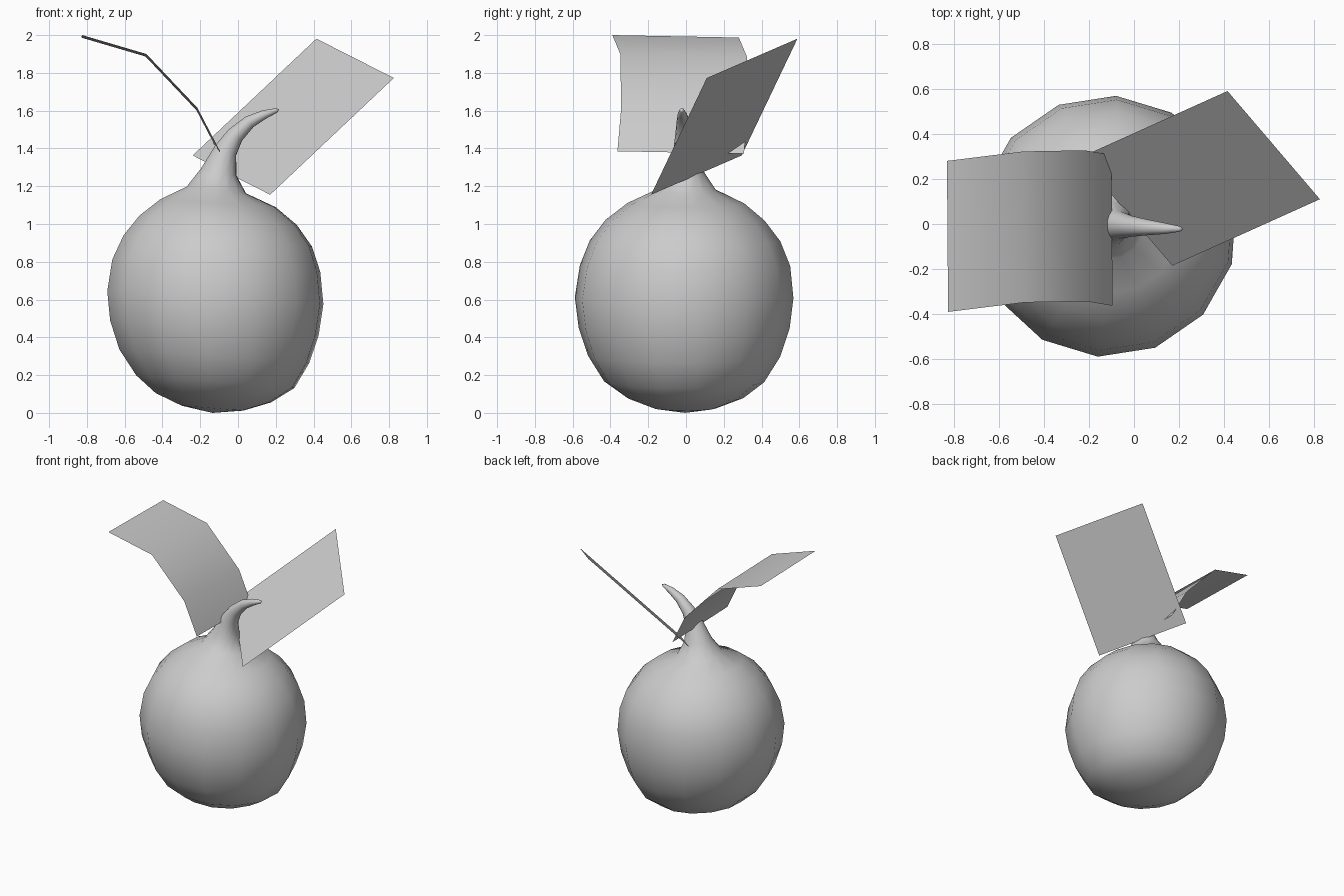
import bpy, bmesh
from math import cos, sin, tau, radians
from mathutils import Vector

if "Cube" in bpy.data.objects:
    bpy.data.objects.remove(bpy.data.objects["Cube"])


def finish(name, bm):
    mesh = bpy.data.meshes.new(name)
    bm.to_mesh(mesh)
    bm.free()
    for p in mesh.polygons:
        p.use_smooth = True
    obj = bpy.data.objects.new(name, mesh)
    bpy.context.collection.objects.link(obj)
    return obj


# Fruit and stem: one lofted skin, rings of (x, y, z, radius, lean of ring normal toward +x)
rings = [
    (-0.135, -0.005, 0.025, 0.165, 0.08), (-0.13, -0.005, 0.08, 0.31, 0.08),
    (-0.12, -0.01, 0.165, 0.425, 0.08), (-0.125, -0.01, 0.30, 0.51, 0.07),
    (-0.125, -0.01, 0.45, 0.56, 0.07), (-0.12, -0.01, 0.61, 0.58, 0.06),
    (-0.115, -0.005, 0.78, 0.558, 0.06), (-0.107, -0.005, 0.91, 0.506, 0.06),
    (-0.105, -0.005, 1.02, 0.422, 0.06), (-0.105, 0, 1.11, 0.31, 0.07),
    (-0.115, 0, 1.18, 0.16, 0.11), (-0.102, 0, 1.275, 0.097, 0.2),
    (-0.065, -0.005, 1.39, 0.062, 0.45), (-0.015, -0.01, 1.47, 0.047, 0.68),
    (0.06, -0.015, 1.54, 0.035, 0.95), (0.14, -0.02, 1.58, 0.024, 1.15),
    (0.205, -0.022, 1.602, 0.012, 1.25),
]
SIDES = 14
bm = bmesh.new()
loops = []
for x, y, z, r, lean in rings:
    loop = []
    for i in range(SIDES):
        a = radians(-94) + tau * i / SIDES
        loop.append(bm.verts.new((x + r * cos(a) * cos(lean), y + r * sin(a),
                                  z - r * cos(a) * sin(lean))))
    loops.append(loop)
for lo, hi in zip(loops, loops[1:]):
    for i in range(SIDES):
        j = (i + 1) % SIDES
        bm.faces.new((lo[i], lo[j], hi[j], hi[i]))
bottom = bm.verts.new((-0.135, -0.005, 0.0))
tip = bm.verts.new((0.218, -0.022, 1.606))
for i in range(SIDES):
    j = (i + 1) % SIDES
    bm.faces.new((bottom, loops[0][j], loops[0][i]))
    bm.faces.new((tip, loops[-1][i], loops[-1][j]))
finish("fruit_with_stem", bm)


def leaf(name, edge, across):
    """Sheet swept from one edge line along the vector across."""
    bm = bmesh.new()
    rows = [(bm.verts.new(p), bm.verts.new(Vector(p) + Vector(across))) for p in edge]
    for (a, b), (c, d) in zip(rows, rows[1:]):
        bm.faces.new((a, b, d, c))
    return finish(name, bm)


# Curved leaf and flat leaf
leaf("curved_leaf", [(-0.095, -0.363, 1.385), (-0.215, -0.343, 1.615),
                     (-0.485, -0.348, 1.9), (-0.825, -0.39, 2.0)],
     (-0.005, 0.67, -0.013))
leaf("flat_leaf", [(0.17, -0.185, 1.155), (0.825, 0.11, 1.773)],
     (-0.41, 0.48, 0.208))
